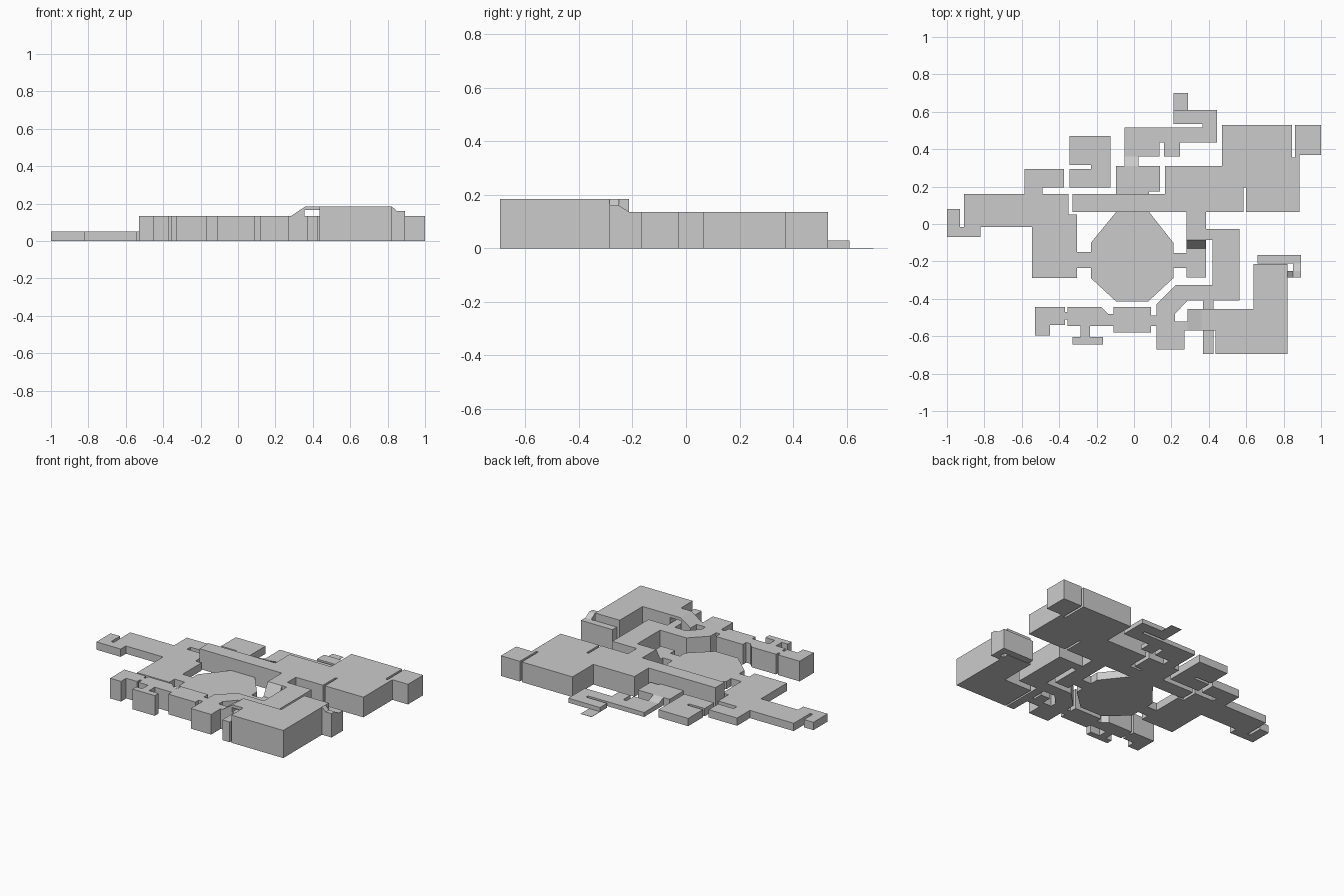
import bpy, bmesh

LOW, MID, HIGH, THIN = 0.052, 0.135, 0.185, 0.03


def prism(name, pts, vec_at, offset):
    """Extrude a closed polygon: vec_at maps 2D points to 3D, offset is the sweep."""
    bm = bmesh.new()
    face = bm.faces.new([bm.verts.new(vec_at(a, b)) for a, b in pts])
    ext = bmesh.ops.extrude_face_region(bm, geom=[face])
    moved = [v for v in ext["geom"] if isinstance(v, bmesh.types.BMVert)]
    bmesh.ops.translate(bm, verts=moved, vec=offset)
    bmesh.ops.recalc_face_normals(bm, faces=bm.faces)
    mesh = bpy.data.meshes.new(name)
    bm.to_mesh(mesh)
    bm.free()
    obj = bpy.data.objects.new(name, mesh)
    bpy.context.collection.objects.link(obj)
    return obj


def plan(name, pts, h):
    return prism(name, pts, lambda a, b: (a, b, 0), (0, 0, h))


def box(name, x0, x1, y0, y1, h):
    return plan(name, [(x0, y0), (x1, y0), (x1, y1), (x0, y1)], h)


def profile_x(name, pts, y0, y1):
    """Side profile in x/z swept along y."""
    return prism(name, pts, lambda a, b: (a, y0, b), (0, y1 - y0, 0))


def profile_y(name, pts, x0, x1):
    """Side profile in y/z swept along x."""
    return prism(name, pts, lambda a, b: (x0, a, b), (x1 - x0, 0, 0))


# West wing, low level
plan("west_end_room", [(-1, -.07), (-.82, -.07), (-.82, -.015), (-.93, -.015),
                       (-.93, .08), (-1, .08)], LOW)
plan("west_wing", [(-.91, -.015), (-.545, -.015), (-.545, -.29), (-.305, -.29),
                   (-.305, -.235), (-.23, -.235), (-.23, -.15), (-.305, -.15),
                   (-.305, .05), (-.35, .05), (-.35, .16), (-.49, .16),
                   (-.49, .195), (-.375, .195), (-.375, .295), (-.585, .295),
                   (-.585, .16), (-.91, .16)], LOW)
plan("northwest_room", [(-.345, .195), (-.125, .195), (-.125, .47), (-.345, .47),
                        (-.345, .315), (-.23, .315), (-.23, .295), (-.345, .295)], LOW)

# Central eight-sided hall with its east passage and ramp
plan("central_hall", [(-.095, .065), (-.23, -.1), (-.23, -.29), (-.095, -.415),
                      (.075, -.415), (.21, -.29), (.21, -.1), (.08, .065)], LOW)
plan("east_passage", [(.21, -.235), (.28, -.235), (.28, -.285), (.385, -.285),
                      (.385, -.13), (.28, -.13), (.28, -.155), (.21, -.155)], LOW)
profile_y("east_ramp", [(-.13, 0), (-.085, 0), (-.085, MID), (-.13, LOW)], .28, .385)
box("ramp_corridor", .28, .385, -.085, .063, MID)

# Northern long hall joined to the large northeast room
plan("northeast_hall", [(-.33, .063), (.585, .063), (.585, .195), (.6, .195),
                        (.6, .063), (.885, .063), (.885, .355), (.845, .355),
                        (.845, .53), (.47, .53), (.47, .31), (.165, .31),
                        (.165, .16), (-.33, .16)], MID)
box("northeast_corner_room", .86, 1, .37, .53, MID)
box("corner_room_link", .86, .885, .355, .37, MID)

# North rooms stepping down to the ground
plan("north_room", [(-.095, .16), (.08, .16), (.08, .175), (.14, .175),
                    (.14, .31), (-.095, .31)], LOW)
profile_y("north_ramp", [(.31, 0), (.36, 0), (.36, THIN), (.31, LOW)], -.05, .025)
plan("north_corridor", [(-.05, .36), (.135, .36), (.135, .435), (.16, .435),
                        (.16, .36), (.245, .36), (.245, .435), (.445, .435),
                        (.445, .61), (.21, .61), (.21, .535), (.365, .535),
                        (.365, .515), (-.05, .515)], THIN)
box("north_ground_pad", .21, .29, .61, .70, .002)

# Front row of rooms
plan("front_room_west", [(-.53, -.445), (-.53, -.595), (-.45, -.595), (-.45, -.54),
                         (-.37, -.54), (-.37, -.51), (-.355, -.51), (-.355, -.47),
                         (-.37, -.47), (-.37, -.445)], MID)
plan("front_room_middle", [(-.355, -.445), (-.355, -.545), (-.285, -.545),
                           (-.285, -.605), (-.33, -.605), (-.33, -.645),
                           (-.165, -.645), (-.165, -.605), (-.235, -.605),
                           (-.235, -.545), (-.11, -.545), (-.11, -.48),
                           (-.14, -.48), (-.175, -.445)], MID)
box("front_room_east", -.11, .09, -.58, -.445, MID)
box("front_room_link", .09, .12, -.545, -.49, MID)

# Angled corridor system, middle level
plan("angled_corridor", [(.12, -.43), (.225, -.325), (.42, -.325), (.42, -.085),
                         (.385, -.085), (.385, -.028), (.565, -.028), (.565, -.41),
                         (.285, -.41), (.22, -.48), (.22, -.52), (.285, -.52),
                         (.285, -.57), (.27, -.57), (.27, -.67), (.12, -.67)], MID)
box("underpass", .37, .425, -.695, -.41, MID)
box("underpass_link", .355, .37, -.57, -.52, MID)

# Ramp bridge over the underpass into the tall southeast room
profile_x("ramp_bridge", [(.285, 0), (.355, 0), (.355, .165), (.437, .165),
                          (.437, HIGH), (.36, HIGH), (.285, MID)], -.57, -.455)
plan("southeast_room", [(.437, -.695), (.822, -.695), (.822, -.213), (.64, -.213),
                        (.64, -.455), (.437, -.455)], HIGH)

# Hooked side corridor of the tall room, stepping down
STEP = 0.16
profile_x("side_slope", [(.822, 0), (.85, 0), (.85, STEP), (.822, HIGH)], -.285, -.25)
box("side_landing", .85, .893, -.285, -.25, STEP)
profile_y("side_ramp", [(-.25, 0), (-.21, 0), (-.21, MID), (-.25, STEP)], .85, .893)
box("side_corridor", .66, .893, -.21, -.165, MID)
